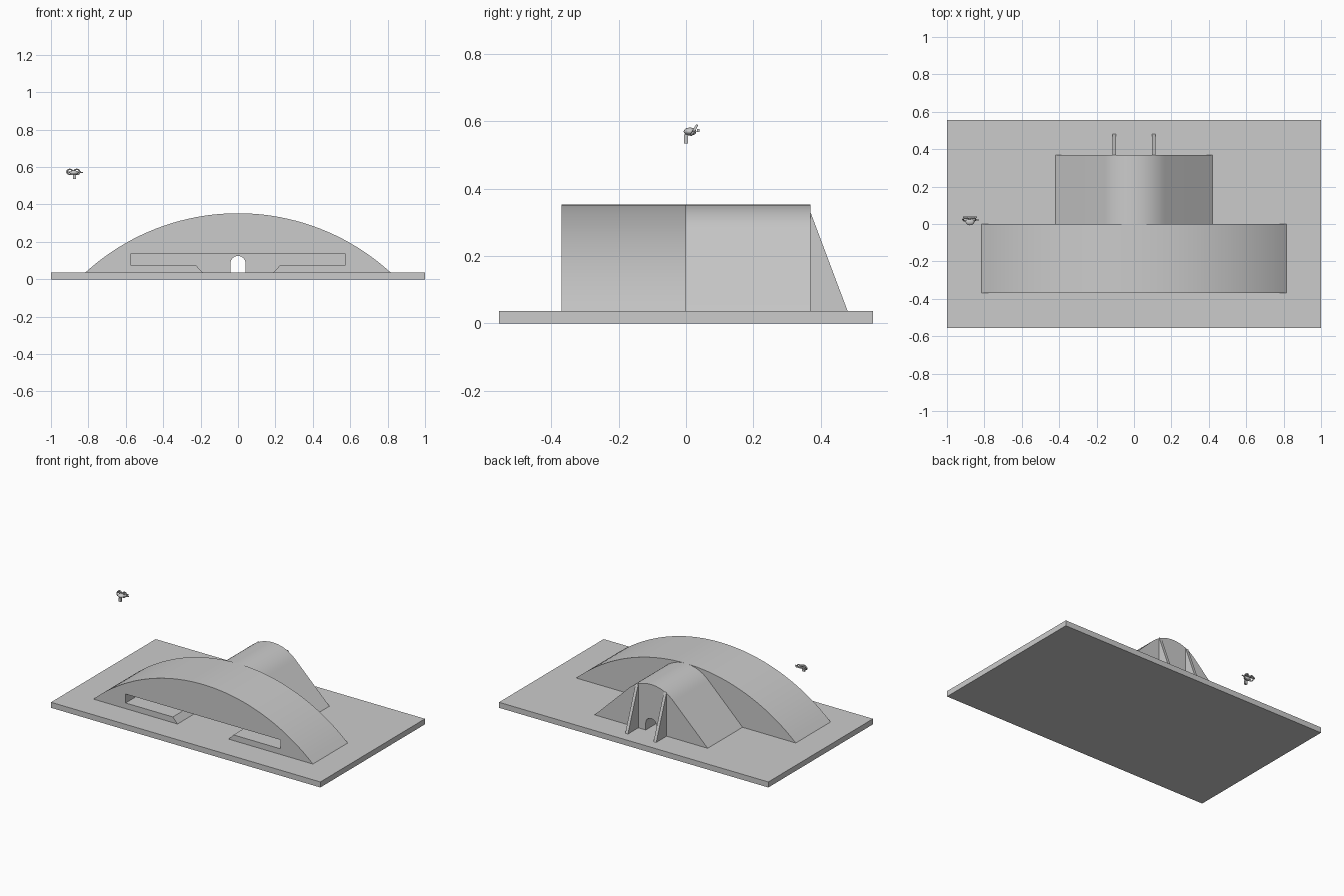
import bpy, bmesh, math
from mathutils import Vector

if "Cube" in bpy.data.objects:
    bpy.data.objects.remove(bpy.data.objects["Cube"])

BASE_TOP = 0.037
CREST = 0.353


def extrude(name, pts, start, depth, axis="Y"):
    """Prism from a closed profile: (x, z) pushed along Y, or (y, z) along X."""
    bm = bmesh.new()
    if axis == "Y":
        verts = [bm.verts.new((a, start, b)) for a, b in pts]
        push = Vector((0, depth, 0))
    else:
        verts = [bm.verts.new((start, a, b)) for a, b in pts]
        push = Vector((depth, 0, 0))
    face = bm.faces.new(verts)
    ext = bmesh.ops.extrude_face_region(bm, geom=[face])
    moved = [g for g in ext["geom"] if isinstance(g, bmesh.types.BMVert)]
    bmesh.ops.translate(bm, verts=moved, vec=push)
    bmesh.ops.recalc_face_normals(bm, faces=bm.faces)
    mesh = bpy.data.meshes.new(name)
    bm.to_mesh(mesh)
    bm.free()
    obj = bpy.data.objects.new(name, mesh)
    bpy.context.collection.objects.link(obj)
    return obj


def smooth(obj, degrees=25):
    bpy.ops.object.select_all(action="DESELECT")
    obj.select_set(True)
    bpy.context.view_layer.objects.active = obj
    bpy.ops.object.shade_smooth_by_angle(angle=math.radians(degrees))


def cut(obj, cutter):
    mod = obj.modifiers.new("cut", "BOOLEAN")
    mod.operation = "DIFFERENCE"
    mod.solver = "EXACT"
    mod.object = cutter
    bpy.context.view_layer.objects.active = obj
    bpy.ops.object.modifier_apply(modifier=mod.name)


def arc(radius, cz, half, n):
    """Points over the top from right to left, half-angle each side of up."""
    return [(radius * math.sin(half - 2 * half * i / n),
             cz + radius * math.cos(half - 2 * half * i / n)) for i in range(n + 1)]


# Ground slab
extrude("base_slab", [(-1, 0), (1, 0), (1, BASE_TOP), (-1, BASE_TOP)], -0.555, 1.11)

# Wide low vault at the front
rise, half_span = CREST - BASE_TOP, 0.815
R = (half_span ** 2 + rise ** 2) / (2 * rise)
front = extrude("front_vault", arc(R, CREST - R, math.asin(half_span / R), 40), -0.37, 0.37)

# Rear vault: straight slopes with a rounded crest
r, slope = 0.235, math.radians(44.4)
rear_pts = [(0.42, BASE_TOP)] + arc(r, CREST - r, slope, 20) + [(-0.42, BASE_TOP)]
rear = extrude("rear_vault", rear_pts, 0.0, 0.37)

# Stepped front recess
recess_right = [(0.19, 0.0), (0.19, BASE_TOP), (0.225, 0.075), (0.575, 0.075), (0.575, 0.135)]
recess_pts = recess_right + [(-x, z) for x, z in reversed(recess_right)]
recess = extrude("recess_cutter", recess_pts, -0.45, 0.38)

# Round-headed passage running right through
door_pts = [(0.04, 0.0)] + arc(0.04, 0.085, math.pi / 2, 14) + [(-0.04, 0.0)]
door = extrude("door_cutter", door_pts, -0.5, 1.0)

cut(front, recess)
cut(front, door)
cut(rear, door)
for cutter in (recess, door):
    bpy.data.objects.remove(cutter, do_unlink=True)
smooth(front)
smooth(rear)

# Triangular buttress fins beside the rear door
for side, cx in (("left", -0.105), ("right", 0.105)):
    extrude("fin_" + side, [(0.37, BASE_TOP), (0.48, BASE_TOP), (0.37, 0.33)],
            cx - 0.01, 0.02, "X")


# Tiny floating ornament
def box(name, center, size):
    bpy.ops.mesh.primitive_cube_add(size=1, location=center)
    obj = bpy.context.object
    obj.name = name
    obj.scale = size
    return obj


box("ornament_stem", (-0.875, 0.0, 0.548), (0.017, 0.012, 0.026))
bpy.ops.mesh.primitive_uv_sphere_add(segments=12, ring_count=8, radius=1, location=(-0.877, 0.012, 0.57))
body = bpy.context.object
body.name = "ornament_body"
body.scale = (0.024, 0.019, 0.012)
smooth(body, 40)
for i, x in enumerate((-0.899, -0.862)):
    bpy.ops.mesh.primitive_torus_add(major_radius=0.016, minor_radius=0.004, major_segments=14,
                                     minor_segments=6, location=(x, 0.024, 0.574),
                                     rotation=(math.radians(60), 0, 0))
    bpy.context.object.name = f"ornament_ring_{i}"
    smooth(bpy.context.object, 60)
box("ornament_bar", (-0.878, 0.036, 0.573), (0.075, 0.008, 0.008))
box("ornament_tip", (-0.838, 0.022, 0.571), (0.02, 0.005, 0.005))
